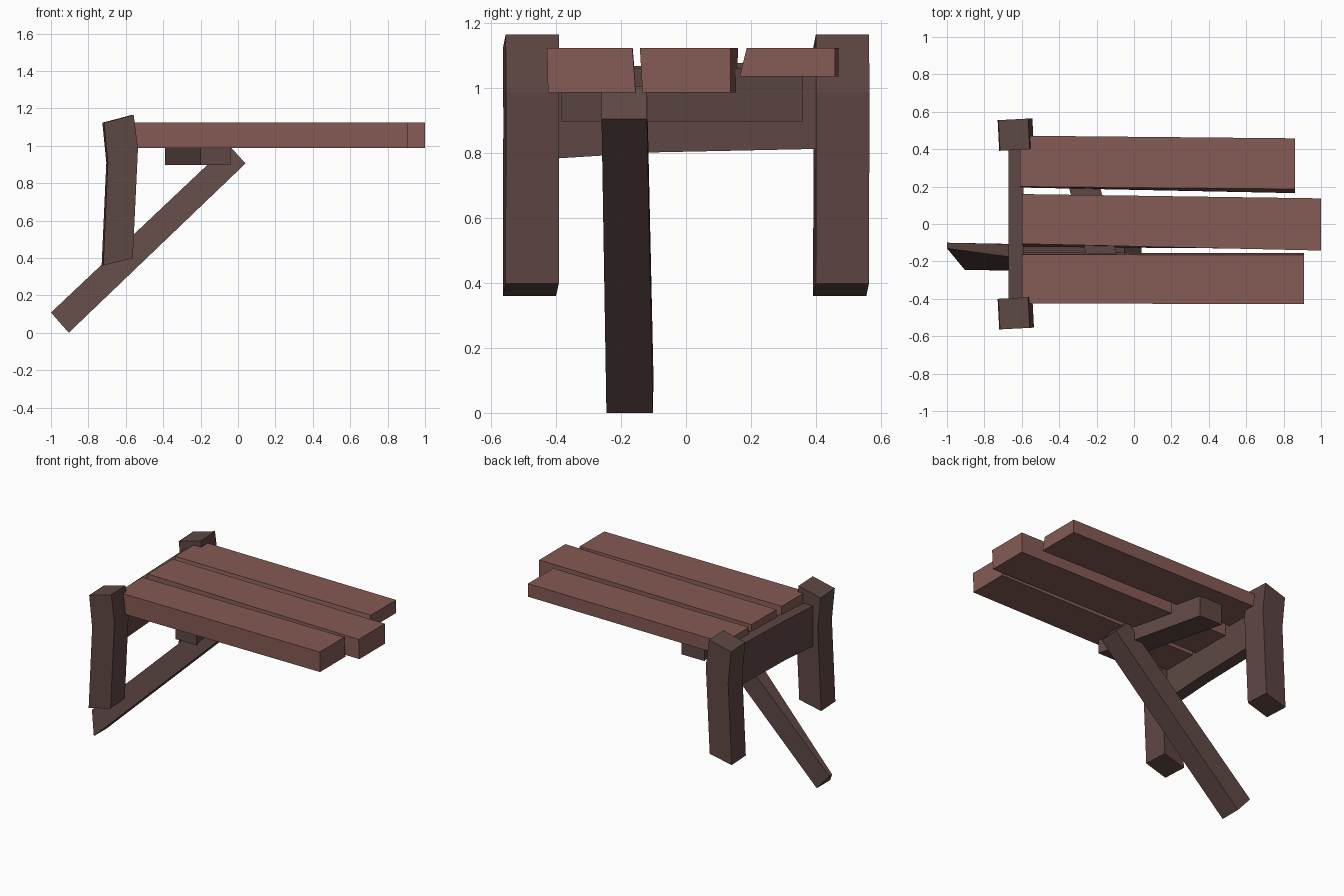
import bpy
import bmesh
import math
from mathutils import Matrix

if "Cube" in bpy.data.objects:
    bpy.data.objects.remove(bpy.data.objects["Cube"])


def material(name, rgb):
    m = bpy.data.materials.new(name)
    m.diffuse_color = (*rgb, 1.0)
    m.use_nodes = True
    m.node_tree.nodes["Principled BSDF"].inputs["Base Color"].default_value = m.diffuse_color
    return m


plank_wood = material("reddish plank wood", (0.235, 0.103, 0.090))
frame_wood = material("dark frame wood", (0.113, 0.064, 0.059))


def loft(name, sections, mat):
    """Solid board lofted through matching cross-sections, with capped ends."""
    bm = bmesh.new()
    rings = [[bm.verts.new(p) for p in s] for s in sections]
    n = len(rings[0])
    for a, b in zip(rings, rings[1:]):
        for i in range(n):
            j = (i + 1) % n
            bm.faces.new((a[i], a[j], b[j], b[i]))
    bm.faces.new(rings[0][::-1])
    bm.faces.new(rings[-1])
    bmesh.ops.recalc_face_normals(bm, faces=bm.faces)
    mesh = bpy.data.meshes.new(name)
    bm.to_mesh(mesh)
    bm.free()
    mesh.materials.append(mat)
    obj = bpy.data.objects.new(name, mesh)
    bpy.context.collection.objects.link(obj)
    return obj


def plank(name, z0, z1, left, right):
    """left/right: x, y limits at the bottom, y limits at the top."""
    def ring(x, b0, b1, t0, t1):
        return [(x, b0, z0), (x, b1, z0), (x, t1, z1), (x, t0, z1)]
    return loft(name, [ring(*left), ring(*right)], plank_wood)


# Deck planks, each slightly crooked
plank("back_plank", 1.035, 1.123,
      (-0.61, 0.195, 0.472, 0.20, 0.472), (0.86, 0.165, 0.458, 0.187, 0.458))
plank("middle_plank", 0.987, 1.123,
      (-0.60, -0.122, 0.157, -0.106, 0.160), (1.0, -0.134, 0.137, -0.142, 0.137))
plank("front_plank", 0.987, 1.123,
      (-0.60, -0.425, -0.153, -0.425, -0.164), (0.91, -0.425, -0.155, -0.428, -0.165))

# Bent posts at the two deck corners
profile = [((-0.725, 0.36), (-0.567, 0.398)),
           ((-0.700, 0.91), (-0.539, 0.985)),
           ((-0.721, 1.123), (-0.562, 1.165))]
for name, y in (("front_post", -0.477), ("back_post", 0.478)):
    h = 0.082
    post = loft(name, [[(l[0], -h, l[1]), (r[0], -h, r[1]),
                        (r[0], h, r[1]), (l[0], h, l[1])] for l, r in profile], frame_wood)
    pivot = Matrix.Translation((-0.632, 0, 0))
    post.data.transform(Matrix.Translation((0, y, 0)) @ pivot
                        @ Matrix.Rotation(math.radians(3), 4, 'Z') @ pivot.inverted())

# Crossbeam joining the posts
loft("crossbeam", [[(-0.67, y, b), (-0.59, y, b), (-0.59, y, t), (-0.67, y, t)]
                   for y, b, t in ((-0.42, 0.782, 1.055), (-0.1, 0.802, 1.07),
                                   (0.42, 0.813, 1.085))], frame_wood)

# Skewed support block under the deck
loft("support_block", [[(x0, y, 0.897), (x1, y, 0.897), (x1, y, 1.06), (x0, y, 1.06)]
                       for y, x0, x1 in ((-0.383, -0.20, -0.04), (0.36, -0.39, -0.22))],
     frame_wood)

# Diagonal strut with a wedge-shaped foot
loft("diagonal_strut", [
    [(-1.0, -0.13, 0.108), (-1.0, -0.10, 0.108), (-0.905, -0.102, 0), (-0.905, -0.245, 0)],
    [(-0.05, -0.26, 1.005), (-0.05, -0.12, 1.005), (0.04, -0.12, 0.905), (0.04, -0.26, 0.905)],
], frame_wood)
